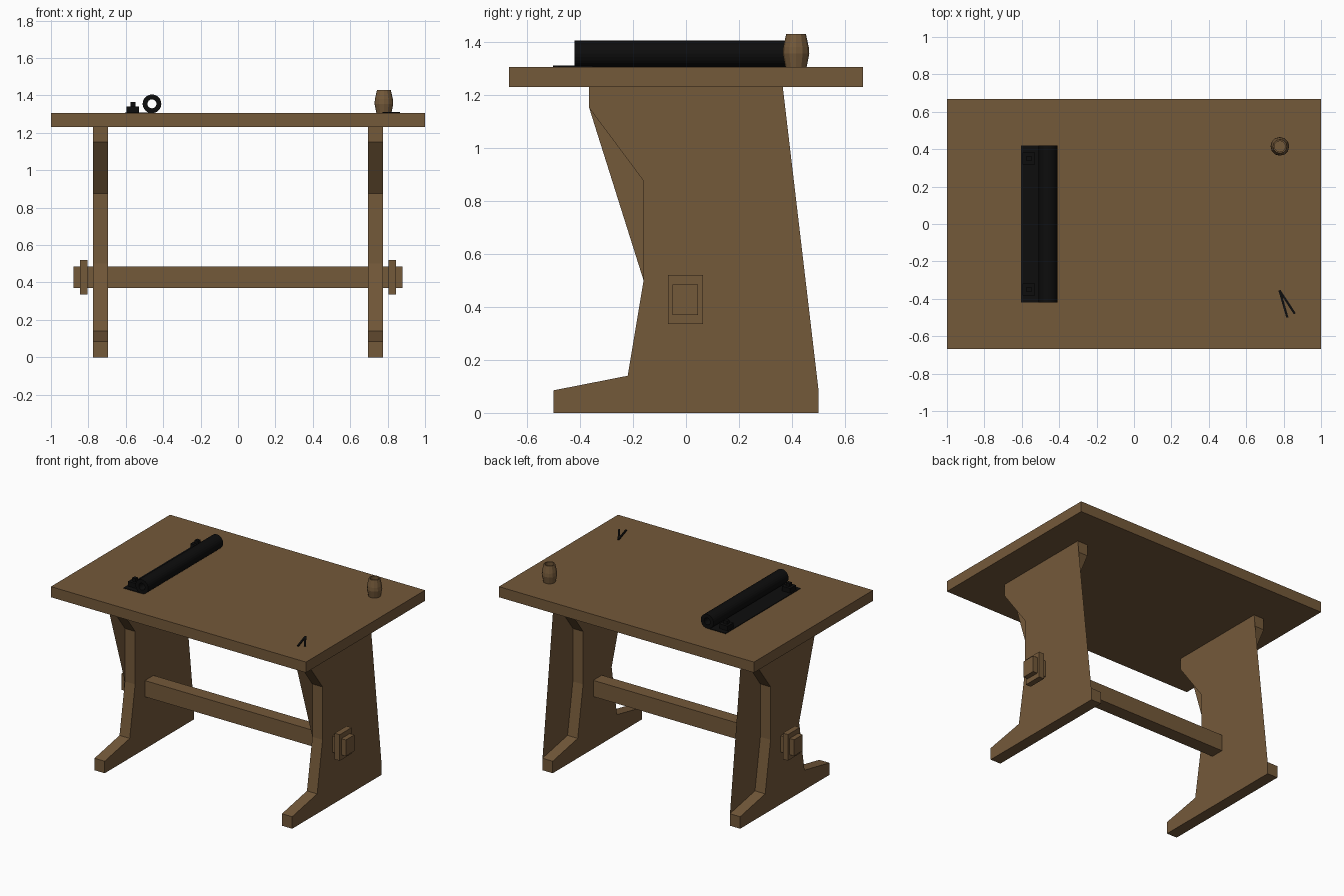
import bpy, bmesh, math
from mathutils import Matrix

cube = bpy.data.objects.get("Cube")
if cube:
    bpy.data.objects.remove(cube, do_unlink=True)


def material(name, rgb):
    m = bpy.data.materials.new(name)
    m.use_nodes = True
    m.diffuse_color = (*rgb, 1)
    m.node_tree.nodes["Principled BSDF"].inputs["Base Color"].default_value = (*rgb, 1)
    return m


WOOD = material("brown wood", (0.175, 0.10, 0.042))
BLACK = material("black", (0.004, 0.004, 0.004))


def finish(name, bm, mat):
    me = bpy.data.meshes.new(name)
    bm.to_mesh(me)
    bm.free()
    me.materials.append(mat)
    ob = bpy.data.objects.new(name, me)
    bpy.context.collection.objects.link(ob)
    return ob


def box(name, x, y, z, mat):
    """Box from (min, max) ranges."""
    bm = bmesh.new()
    size = [b - a for a, b in (x, y, z)]
    mid = [(a + b) / 2 for a, b in (x, y, z)]
    bmesh.ops.create_cube(bm, size=1, matrix=Matrix.Translation(mid) @ Matrix.Diagonal((*size, 1)))
    return finish(name, bm, mat)


def lathe(name, profile, sides, matrix, mat):
    """Closed (radius, height) loop turned round the z axis."""
    bm = bmesh.new()
    rings = []
    for i in range(sides):
        a = math.tau * i / sides
        rings.append([bm.verts.new((r * math.cos(a), r * math.sin(a), h)) for r, h in profile])
    n = len(profile)
    for i in range(sides):
        p, q = rings[i], rings[(i + 1) % sides]
        for j in range(n):
            k = (j + 1) % n
            bm.faces.new((p[j], q[j], q[k], p[k]))
    bmesh.ops.remove_doubles(bm, verts=bm.verts, dist=1e-5)
    bmesh.ops.recalc_face_normals(bm, faces=bm.faces)
    bm.transform(matrix)
    return finish(name, bm, mat)


# Trestle legs: waisted profile with a thin web filling each hollow
HALF = [(0.5, 0), (0.5, 0.085), (0.22, 0.14), (0.16, 0.5),
        (0.16, 0.875), (0.365, 1.15), (0.365, 1.23)]
OUTLINE = HALF + [(-y, z) for y, z in reversed(HALF)]


def leg(name, x0, x1):
    bm = bmesh.new()
    a = [bm.verts.new((x0, y, z)) for y, z in OUTLINE]
    b = [bm.verts.new((x1, y, z)) for y, z in OUTLINE]
    n = len(a)
    for i in range(n):
        j = (i + 1) % n
        bm.faces.new((a[i], a[j], b[j], b[i]))
    bm.faces.new(b)
    bm.faces.new(a[::-1])
    bmesh.ops.recalc_face_normals(bm, faces=bm.faces)
    # rear web on the +x face, front web on the -x face
    bm.faces.new([bm.verts.new(v.co) for v in reversed(b[1:7])])
    bm.faces.new([bm.verts.new(v.co) for v in a[8:11]])
    bmesh.ops.triangulate(bm, faces=[f for f in bm.faces if len(f.verts) > 4])
    return finish(name, bm, WOOD)


leg("right_leg", -0.775, -0.695)
leg("left_leg", 0.695, 0.775)

# Top, stretcher and locking keys
box("table_top", (-1, 1), (-0.667, 0.667), (1.23, 1.305), WOOD)
box("stretcher", (-0.88, 0.88), (-0.05, 0.046), (0.37, 0.485), WOOD)
box("left_key", (0.805, 0.845), (-0.068, 0.065), (0.335, 0.52), WOOD)
box("right_key", (-0.845, -0.805), (-0.068, 0.065), (0.335, 0.52), WOOD)

# Barrel shaped cup
lathe("cup", [(0, 0), (0.04, 0), (0.05, 0.05), (0.048, 0.075), (0.037, 0.125),
              (0.029, 0.125), (0.034, 0.06), (0.03, 0.015), (0, 0.015)], 12,
      Matrix.Translation((0.78, 0.415, 1.305)), WOOD)

# Paper roll, its loose sheet and two weights
lathe("paper_roll", [(0.05, -0.42), (0.05, 0.42), (0.024, 0.42), (0.024, -0.42)], 24,
      Matrix.Translation((-0.46, 0, 1.355)) @ Matrix.Rotation(math.pi / 2, 4, "X"), BLACK)
box("paper_sheet", (-0.605, -0.46), (-0.42, 0.42), (1.305, 1.309), BLACK)
for side, y in (("front", -0.35), ("back", 0.35)):
    box(side + "_weight", (-0.595, -0.53), (y - 0.033, y + 0.033), (1.305, 1.342), BLACK)
    box(side + "_weight_knob", (-0.576, -0.549), (y - 0.013, y + 0.013), (1.342, 1.365), BLACK)

# Drawing dividers lying on the top
for name, tip in (("dividers_arm_a", (0.82, -0.5)), ("dividers_arm_b", (0.86, -0.48))):
    hx, hy = 0.778, -0.355
    dx, dy = tip[0] - hx, tip[1] - hy
    ob = box(name, (0, math.hypot(dx, dy)), (-0.006, 0.006), (0, 0.006), BLACK)
    ob.location = (hx, hy, 1.305)
    ob.rotation_euler.z = math.atan2(dy, dx)
